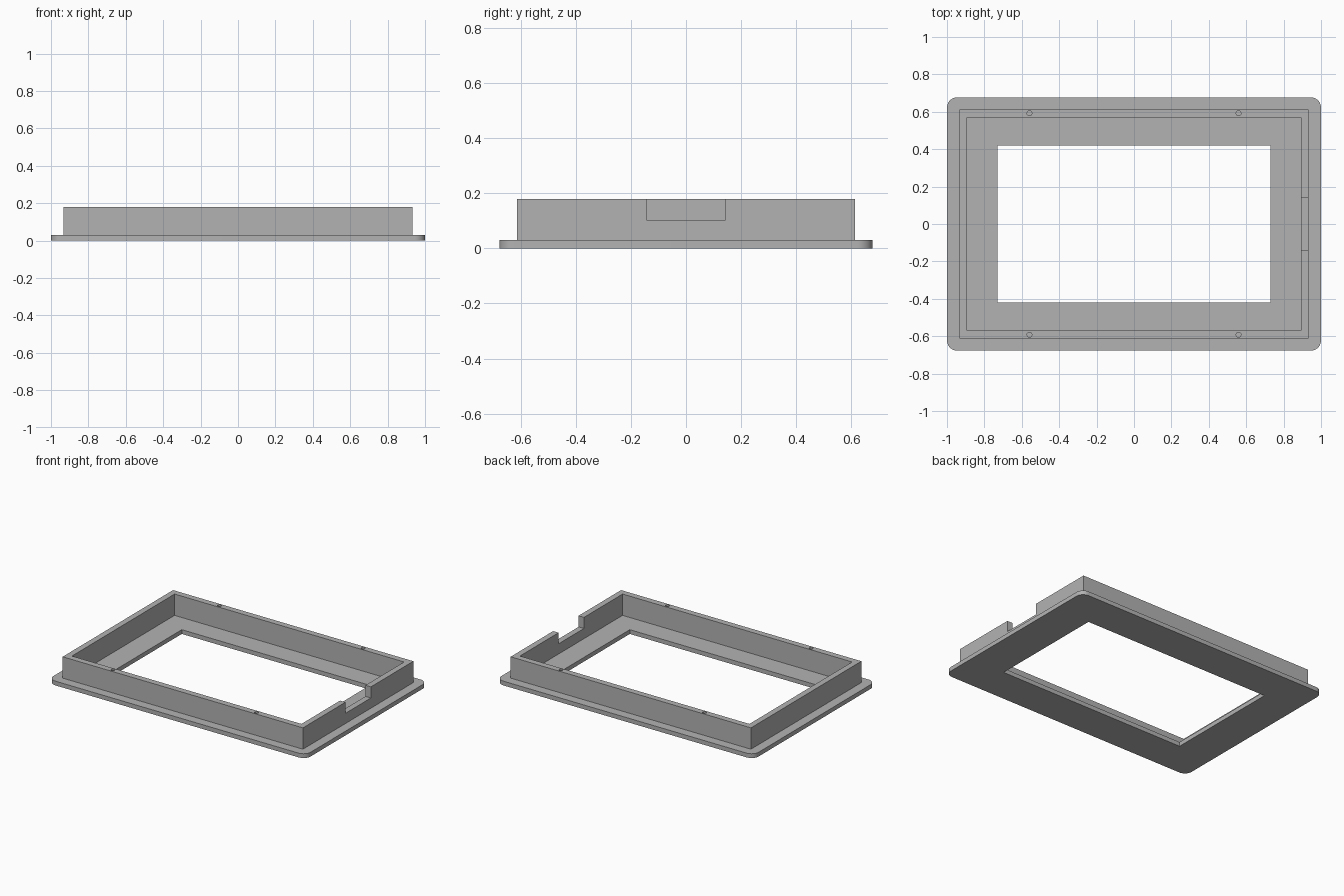
import bpy
import bmesh

default = bpy.data.objects.get("Cube")
if default:
    bpy.data.objects.remove(default, do_unlink=True)

BASE_TOP, WALL_TOP = 0.03, 0.18
WALL_X, WALL_Y = 0.934, 0.613
INNER_X, INNER_Y = 0.892, 0.57

grey = bpy.data.materials.new("plain_grey")
grey.use_nodes = True
grey.diffuse_color = (0.45, 0.45, 0.45, 1)
grey.node_tree.nodes["Principled BSDF"].inputs["Base Color"].default_value = grey.diffuse_color


def finish(bm, name):
    mesh = bpy.data.meshes.new(name)
    bm.to_mesh(mesh)
    bm.free()
    mesh.materials.append(grey)
    obj = bpy.data.objects.new(name, mesh)
    bpy.context.collection.objects.link(obj)
    return obj


def block(name, low, high, radius=0):
    """Box between two corners, with optional rounded upright edges."""
    bm = bmesh.new()
    bmesh.ops.create_cube(bm, size=1)
    for v in bm.verts:
        v.co = [b if c > 0 else a for c, a, b in zip(v.co, low, high)]
    if radius:
        upright = [e for e in bm.edges
                   if abs(e.verts[0].co.z - e.verts[1].co.z) > 1e-4]
        bmesh.ops.bevel(bm, geom=upright, offset=radius, segments=10,
                        profile=0.5, affect='EDGES')
    return finish(bm, name)


def centred(name, x, y, z0, z1, radius=0):
    return block(name, (-x, -y, z0), (x, y, z1), radius)


def peg(name, x, y, z0, z1, radius):
    bm = bmesh.new()
    bmesh.ops.create_cone(bm, cap_ends=True, segments=24, radius1=radius,
                          radius2=radius, depth=z1 - z0)
    bmesh.ops.translate(bm, verts=bm.verts, vec=(x, y, (z0 + z1) / 2))
    return finish(bm, name)


def combine(target, tool, operation):
    """Apply a boolean and remove the tool object."""
    tool.hide_render = True
    mod = target.modifiers.new(tool.name, 'BOOLEAN')
    mod.operation, mod.solver, mod.object = operation, 'EXACT', tool
    bpy.context.view_layer.objects.active = target
    bpy.ops.object.modifier_apply(modifier=mod.name)
    bpy.data.objects.remove(tool, do_unlink=True)


# Rounded bezel plate with the raised rim
frame = centred("bezel_frame", 1, 0.677, 0, BASE_TOP, 0.055)
combine(frame, centred("rim", WALL_X, WALL_Y, BASE_TOP / 2, WALL_TOP), 'UNION')

# Hollow inside of the rim and the window through the plate
combine(frame, centred("pocket", INNER_X, INNER_Y, BASE_TOP, 0.3), 'DIFFERENCE')
combine(frame, centred("window", 0.731, 0.42, -0.1, 0.1), 'DIFFERENCE')

# Cable notch in the left wall
combine(frame, block("notch", (0.85, -0.141, 0.102), (0.98, 0.141, 0.3)), 'DIFFERENCE')

# Screw holes in the top of the long walls
for x in (-0.559, 0.559):
    for y in (-0.592, 0.592):
        combine(frame, peg("screw_hole", x, y, 0.08, 0.25, 0.013), 'DIFFERENCE')

# Smooth corners, sharp edges
bpy.ops.object.select_all(action='DESELECT')
frame.select_set(True)
bpy.context.view_layer.objects.active = frame
bpy.ops.object.shade_smooth_by_angle()
